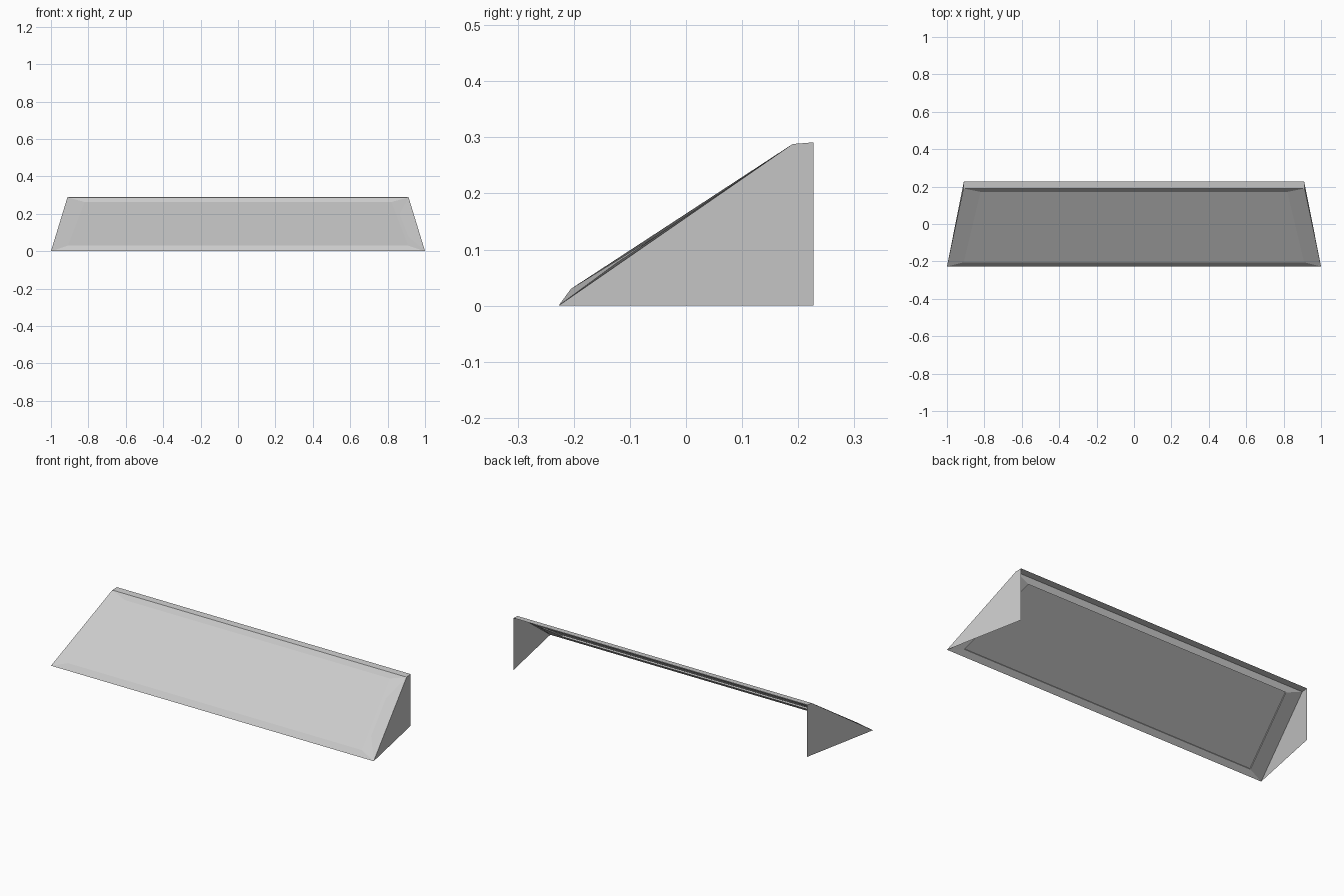
import bpy
import bmesh
from mathutils import Vector

cube = bpy.data.objects.get("Cube")
if cube:
    bpy.data.objects.remove(cube, do_unlink=True)

# One plain grey for every part
grey = bpy.data.materials.new("light_grey")
grey.use_nodes = True
colour = (0.6, 0.6, 0.6, 1)
grey.diffuse_color = colour
grey.node_tree.nodes["Principled BSDF"].inputs["Base Color"].default_value = colour


def make_part(name, polygons):
    """Flat sheet part from a list of polygons given as point lists."""
    bm = bmesh.new()
    for points in polygons:
        bm.faces.new([bm.verts.new(p) for p in points])
    bmesh.ops.remove_doubles(bm, verts=bm.verts, dist=0.0005)
    mesh = bpy.data.meshes.new(name)
    bm.to_mesh(mesh)
    bm.free()
    mesh.materials.append(grey)
    obj = bpy.data.objects.new(name, mesh)
    bpy.context.collection.objects.link(obj)
    return obj


def loop(bottom, top):
    """Symmetric four-corner loop from its two right-hand corners."""
    (bx, by, bz), (tx, ty, tz) = bottom, top
    return [Vector(p) for p in
            ((-bx, by, bz), (bx, by, bz), (tx, ty, tz), (-tx, ty, tz))]


def ring(a, b):
    """Four quads joining two loops."""
    return [[a[i], a[(i + 1) % 4], b[(i + 1) % 4], b[i]] for i in range(4)]


outer = loop((1, -0.227, 0), (0.912, 0.19, 0.288))
inset = loop((0.91, -0.205, 0.03), (0.82, 0.172, 0.263))
rim = [p + Vector((0, 0.004, -0.006)) for p in inset]

# Sloping panel with its chamfered border
make_part("sloping_panel", ring(outer, inset) + [inset])

# Frame under the panel, with a small step around the opening
make_part("under_frame", [f[::-1] for f in ring(outer, rim) + ring(rim, inset)])

# Narrow ledge along the top
ledge_x, back_y, ledge_z = 0.91, 0.227, 0.291
make_part("top_ledge", [[outer[3], outer[2],
                         (ledge_x, back_y, ledge_z), (-ledge_x, back_y, ledge_z)]])

# Triangular end walls
for side, label in ((1, "left"), (-1, "right")):
    front = outer[1] if side > 0 else outer[0]
    top = outer[2] if side > 0 else outer[3]
    wall = [front, (side * ledge_x, back_y, 0),
            (side * ledge_x, back_y, ledge_z), top]
    make_part(label + "_end_wall", [wall[::side]])
